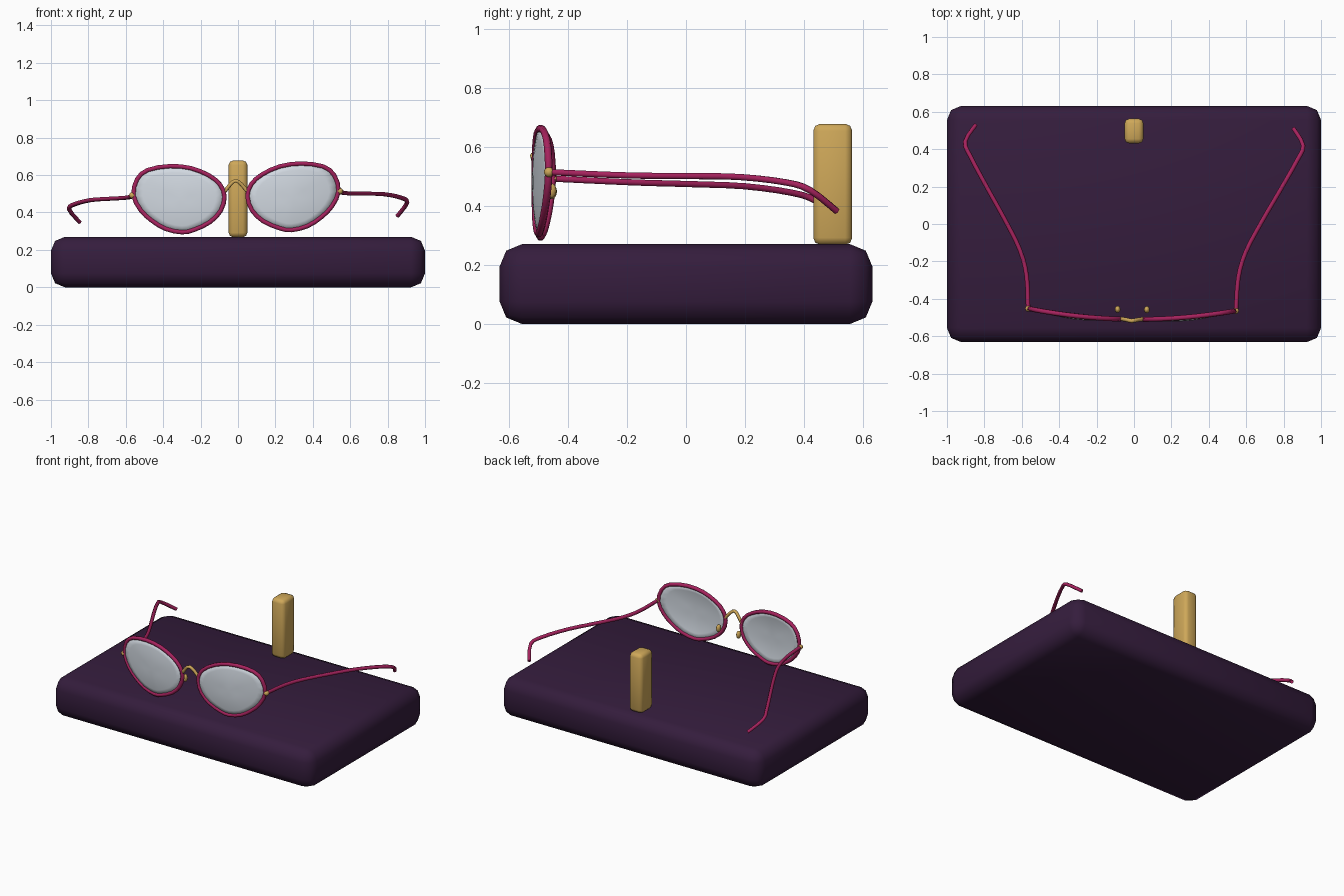
import bpy, bmesh, math
from mathutils import Vector, Matrix

if "Cube" in bpy.data.objects:
    bpy.data.objects.remove(bpy.data.objects["Cube"])


def material(name, rgb):
    m = bpy.data.materials.new(name)
    m.diffuse_color = (*rgb, 1)
    m.use_nodes = True
    m.node_tree.nodes["Principled BSDF"].inputs["Base Color"].default_value = m.diffuse_color
    return m


PURPLE = material("dark_purple", (0.035, 0.012, 0.046))
BERRY = material("berry", (0.38, 0.016, 0.11))
GOLD = material("gold", (0.62, 0.39, 0.10))
GLASS = material("glass", (0.64, 0.69, 0.75))

# the spectacles sit very slightly crooked on the plinth
PIVOT = Vector((0, 0, 0.48))
POSE = (Matrix.Translation(Vector((-0.005, 0, 0)) + PIVOT)
        @ Matrix.Rotation(-0.011, 4, 'Z') @ Matrix.Rotation(-0.02, 4, 'Y')
        @ Matrix.Translation(-PIVOT))


def finish(ob, mat, angle=50):
    ob.data.materials.append(mat)
    bpy.ops.object.select_all(action='DESELECT')
    ob.select_set(True)
    bpy.context.view_layer.objects.active = ob
    if ob.type == 'CURVE':
        bpy.ops.object.convert(target='MESH')
        ob = bpy.context.object
    bpy.ops.object.shade_smooth_by_angle(angle=math.radians(angle))
    return ob


def block(name, size, centre, bevel, mat):
    bpy.ops.mesh.primitive_cube_add(size=1, location=centre)
    ob = bpy.context.object
    ob.name = name
    ob.data.transform(Matrix.Diagonal((*size, 1)))
    mod = ob.modifiers.new("bevel", 'BEVEL')
    mod.width, mod.segments = bevel, 2
    bpy.ops.object.modifier_apply(modifier=mod.name)
    finish(ob, mat)


def smooth(points, steps, cyclic=False):
    """Catmull-Rom subdivision of a point list."""
    p = [Vector(q) for q in points]
    n = len(p)
    get = (lambda i: p[i % n]) if cyclic else (lambda i: p[max(0, min(n - 1, i))])
    out = []
    for i in range(n if cyclic else n - 1):
        a, b, c, d = (get(i + k) for k in (-1, 0, 1, 2))
        for s in range(steps):
            t = s / steps
            out.append(0.5 * (2 * b + (c - a) * t + (2 * a - 5 * b + 4 * c - d) * t * t
                              + (3 * b - a - 3 * c + d) * t ** 3))
    return out if cyclic else out + [p[-1]]


def tube(name, points, radius, mat, cyclic=False):
    cu = bpy.data.curves.new(name, 'CURVE')
    cu.dimensions = '3D'
    cu.bevel_depth, cu.bevel_resolution = radius, 1
    cu.use_fill_caps = True
    sp = cu.splines.new('POLY')
    sp.points.add(len(points) - 1)
    for q, v in zip(sp.points, points):
        q.co = (*(POSE @ v), 1)
    sp.use_cyclic_u = cyclic
    ob = bpy.data.objects.new(name, cu)
    bpy.context.collection.objects.link(ob)
    finish(ob, mat, 70)


def bead(name, centre, radii, mat):
    bpy.ops.mesh.primitive_uv_sphere_add(segments=12, ring_count=8, radius=1)
    ob = bpy.context.object
    ob.name = name
    ob.data.transform(POSE @ Matrix.Translation(centre) @ Matrix.Diagonal((*radii, 1)))
    finish(ob, mat)


def lens(name, rim):
    # shallow dome of rings bulging forward from the rim
    bm = bmesh.new()
    centre = sum(rim, Vector()) / len(rim)
    rings = []
    for r in (1, 0.8, 0.55, 0.28):
        rings.append([bm.verts.new(POSE @ Vector((
            *(centre + (v - centre) * r).xy, centre.z + (v.z - centre.z) * r))
            - Vector((0, 0.022 * (1 - r * r), 0))) for v in rim])
    tip = bm.verts.new(POSE @ centre - Vector((0, 0.022, 0)))
    n = len(rim)
    for i in range(n):
        j = (i + 1) % n
        for a, b in zip(rings, rings[1:]):
            bm.faces.new((a[i], a[j], b[j], b[i]))
        bm.faces.new((rings[-1][i], rings[-1][j], tip))
    bmesh.ops.recalc_face_normals(bm, faces=bm.faces)
    me = bpy.data.meshes.new(name)
    bm.to_mesh(me)
    bm.free()
    ob = bpy.data.objects.new(name, me)
    bpy.context.collection.objects.link(ob)
    mod = ob.modifiers.new("thickness", 'SOLIDIFY')
    mod.thickness, mod.offset = 0.006, 0
    finish(ob, GLASS)


# plinth and rear post
block("plinth", (2, 1.262, 0.27), (0, 0, 0.135), 0.075, PURPLE)
block("rear_post", (0.1, 0.132, 0.41), (0, 0.497, 0.473), 0.024, GOLD)

# rim outline seen from the front (x, z), and one arm path
OUTLINE = [(.548, .503), (.527, .588), (.468, .637), (.350, .655), (.238, .642),
           (.142, .601), (.083, .550), (.061, .486), (.083, .411), (.142, .351),
           (.227, .312), (.291, .300), (.377, .319), (.452, .365), (.511, .423)]
ARM = [(.556, -.455, .503), (.566, -.283, .495), (.604, -.144, .49), (.686, .016, .487),
       (.785, .19, .482), (.872, .348, .462), (.904, .43, .435), (.85, .52, .365)]

for side, s in (("left", -1), ("right", 1)):
    rim = smooth([(s * x, -0.51 + 0.17 * x * x, z) for x, z in OUTLINE], 2, True)
    tube(side + "_rim", rim, 0.013, BERRY, True)
    lens(side + "_lens", rim)
    tube(side + "_arm", smooth([(s * x, y, z) for x, y, z in ARM], 3), 0.012, BERRY)
    bead(side + "_hinge", (s * .555, -.458, .503), (.017, .017, .017), GOLD)
    bead(side + "_nose_pad", (s * .078, -.457, .45), (.015, .019, .026), GOLD)

# arched bridge
tube("bridge", smooth([(-.066, -.507, .505), (-.03, -.512, .55), (0, -.518, .57),
                       (.03, -.512, .55), (.066, -.507, .505)], 2), 0.011, GOLD)
